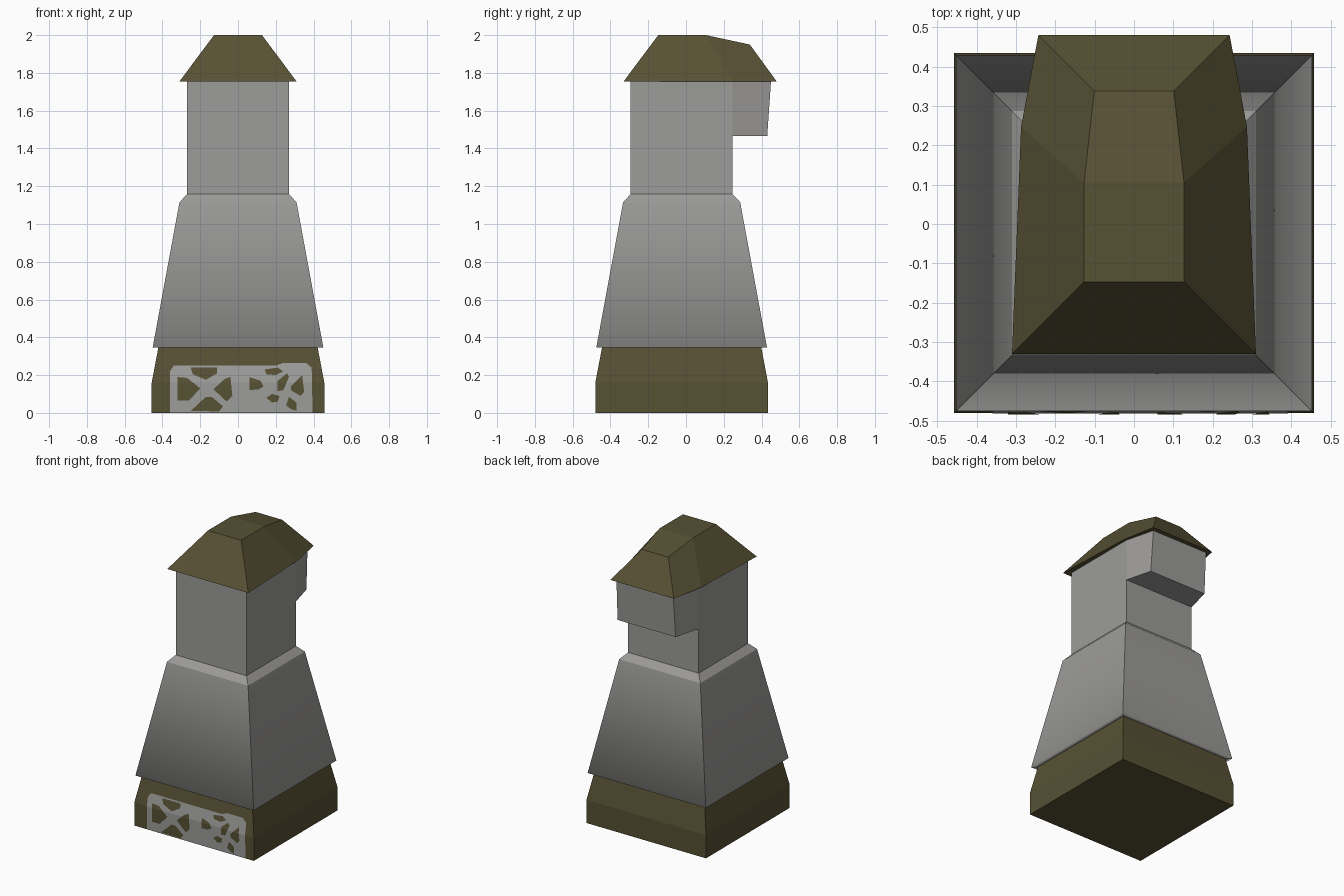
import bpy, bmesh
from mathutils import Vector

if "Cube" in bpy.data.objects:
    bpy.data.objects.remove(bpy.data.objects["Cube"])

CY = -0.023  # the tower axis sits slightly forward of centre


def material(name, color):
    m = bpy.data.materials.new(name)
    m.diffuse_color = (*color, 1)
    m.use_nodes = True
    m.node_tree.nodes["Principled BSDF"].inputs["Base Color"].default_value = m.diffuse_color
    return m


OLIVE = material("olive paint", (0.095, 0.082, 0.034))
GREY = material("pale grey concrete", (0.335, 0.332, 0.323))


def finish(name, bm, mat, recalc=True):
    if recalc:
        bmesh.ops.recalc_face_normals(bm, faces=bm.faces)
    me = bpy.data.meshes.new(name)
    bm.to_mesh(me)
    bm.free()
    me.materials.append(mat)
    ob = bpy.data.objects.new(name, me)
    bpy.context.collection.objects.link(ob)
    return ob


def loft(bm, rings, bottom=True, top=True):
    """Skin closed rings of equal length; returns the rings of vertices."""
    vs = [[bm.verts.new(p) for p in r] for r in rings]
    for a, b in zip(vs, vs[1:]):
        n = len(a)
        for i in range(n):
            bm.faces.new((a[i], a[(i + 1) % n], b[(i + 1) % n], b[i]))
    if bottom:
        bm.faces.new(vs[0][::-1])
    if top:
        bm.faces.new(vs[-1])
    return vs


def square(h, z):
    return [(-h, CY - h, z), (h, CY - h, z), (h, CY + h, z), (-h, CY + h, z)]


def mirrored(half):
    """Right-hand half outline (front to back) plus its mirror image."""
    return half + [(-x, y, z) for x, y, z in reversed(half)]


# Base plinth, tapering above z = 0.16
bm = bmesh.new()
loft(bm, [square(0.457, 0), square(0.457, 0.16), square(0.419, 0.36)])
finish("base", bm, OLIVE)

# Flared skirt: wall is smoothed into the lip below, corners stay sharp
bm = bmesh.new()
rings = loft(bm, [square(0.42, 0.345), square(0.452, 0.345),
                  square(0.31, 1.115), square(0.27, 1.158)], bottom=False)
bmesh.ops.recalc_face_normals(bm, faces=bm.faces)
for f in bm.faces:
    f.smooth = f.calc_center_median().z < 1.0
soft = set(rings[1])
for e in bm.edges:
    e.smooth = all(v in soft for v in e.verts)
finish("skirt", bm, GREY, recalc=False)

# Upper shaft
bm = bmesh.new()
loft(bm, [square(0.27, 1.158), square(0.27, 1.757)])
finish("shaft", bm, GREY)

# Overhanging bay at the back, narrowing backwards
bm = bmesh.new()
loft(bm, [mirrored([(0.27, 0.246, 1.465), (0.222, 0.43, 1.465)]),
          mirrored([(0.27, 0.246, 1.757), (0.217, 0.45, 1.757)])])
finish("rear_bay", bm, GREY)

# Roof, sloping down over the bay
bm = bmesh.new()
loft(bm, [mirrored([(0.31, -0.33, 1.755), (0.287, 0.247, 1.755), (0.243, 0.48, 1.755)]),
          mirrored([(0.127, -0.147, 2.0), (0.127, 0.105, 2.0), (0.101, 0.338, 1.95)])], top=False)
bm.verts.ensure_lookup_table()
t = bm.verts[6:12]
bm.faces.new((t[0], t[1], t[4], t[5]))
bm.faces.new((t[1], t[2], t[3], t[4]))
finish("roof", bm, OLIVE)


# Painted lattice on the base front: thin sheets that follow the plinth profile
def sheet(name, outlines, mat, lift):
    bm = bmesh.new()
    for pts in outlines:
        bm.faces.new([bm.verts.new((x / 100, 0, z / 100)) for x, z in pts])
    bmesh.ops.bisect_plane(bm, geom=bm.verts[:] + bm.edges[:] + bm.faces[:],
                           plane_co=(0, 0, 0.16), plane_no=(0, 0, 1))
    for v in bm.verts:
        v.co.y = CY - 0.457 + 0.19 * max(0, v.co.z - 0.16) - lift
    bm.normal_update()
    for f in bm.faces:
        if f.normal.y > 0:
            f.normal_flip()
    finish(name, bm, mat, recalc=False)


sheet("front_lattice", [[(-36, 0.2), (39.5, 0.2), (39, 24), (36, 26.5), (24, 26.5),
                         (20, 25), (-28, 25), (-34, 25), (-36, 22)]], GREY, 0.002)
sheet("lattice_gaps", [
    [(-32, 19), (-27, 18.5), (-20, 13), (-26, 6.5), (-32, 6.5)],
    [(-4, 19), (-7, 18), (-13, 12.5), (-6, 6), (-3, 9)],
    [(-25, 1), (-17, 8.5), (-14, 8.5), (-8, 3.5), (-10, 0.8)],
    [(-25, 24), (-11, 24), (-11, 21), (-17, 17.5), (-24, 20.5)],
    [(6, 19), (12, 17), (13.5, 14), (11, 12.5), (6, 12)],
    [(14, 23), (21, 24), (24, 22), (20, 20), (15, 20.5)],
    [(34, 20), (28, 14), (28, 12), (33, 9), (35, 11)],
    [(21, 17), (26, 21), (27, 19), (24, 12), (21, 11.5)],
    [(15, 8), (18, 10), (22, 9), (21, 6), (18, 5.5)],
    [(27, 8.5), (31, 5.5), (31, 1), (28, 2), (25.5, 4)],
], OLIVE, 0.004)
